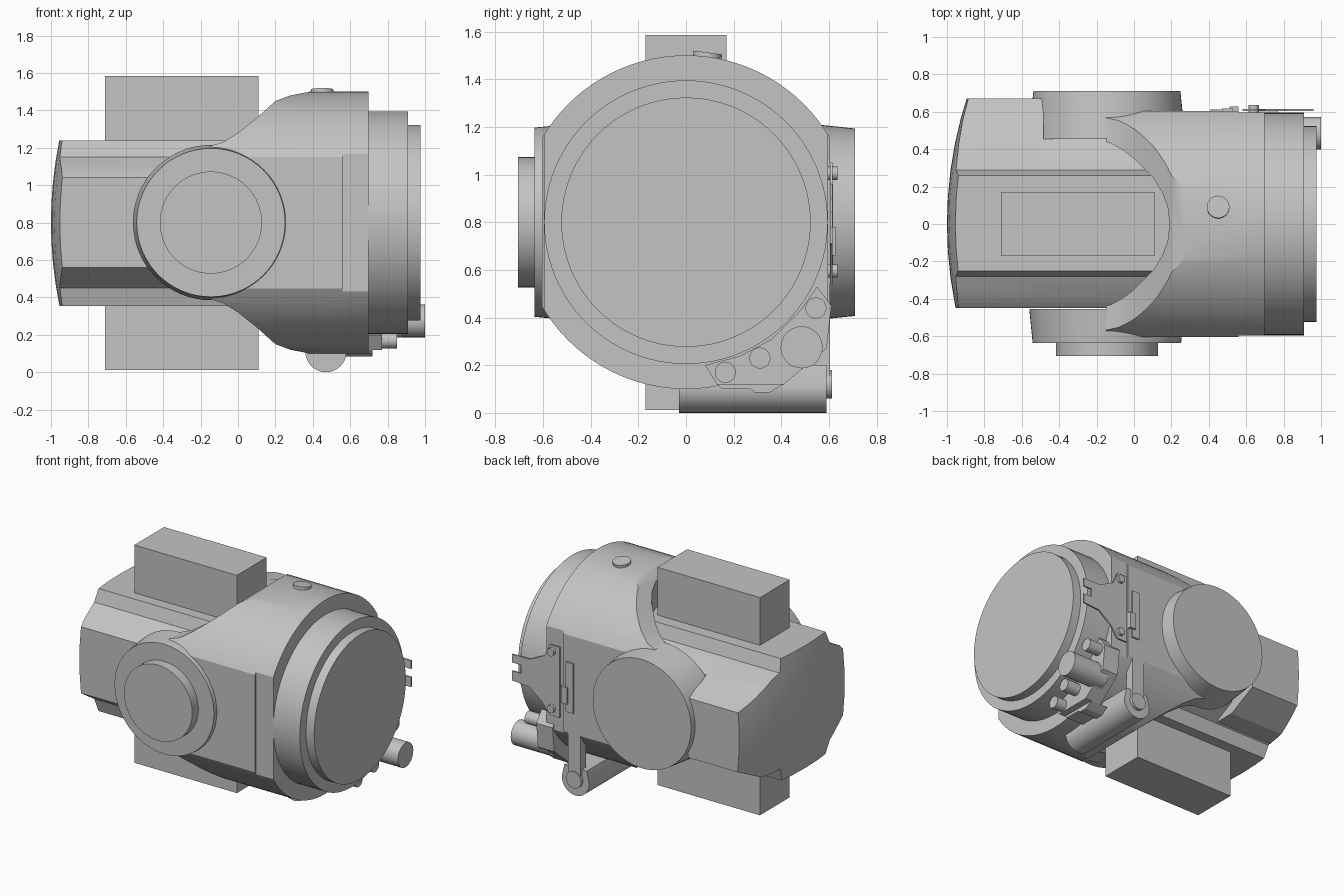
import bpy, bmesh, math
from mathutils import Vector

if "Cube" in bpy.data.objects:
    bpy.data.objects.remove(bpy.data.objects["Cube"], do_unlink=True)

GREY = (0.55, 0.55, 0.55, 1)
mat = bpy.data.materials.new("light grey metal")
mat.use_nodes = True
mat.diffuse_color = GREY
mat.node_tree.nodes["Principled BSDF"].inputs["Base Color"].default_value = GREY
MID = 0.8  # height of the main axis


def place(axis, u, v, t):
    return {"x": (t, u, v), "y": (u, t, v), "z": (u, v, t)}[axis]


def finish(name, bm):
    bmesh.ops.recalc_face_normals(bm, faces=bm.faces)
    me = bpy.data.meshes.new(name)
    bm.to_mesh(me)
    bm.free()
    me.materials.append(mat)
    ob = bpy.data.objects.new(name, me)
    bpy.context.collection.objects.link(ob)
    return ob


def loft(name, axis, ring_a, ring_b, a, b):
    """Solid between two outlines at a and b along an axis."""
    bm = bmesh.new()
    lo = [bm.verts.new(place(axis, u, v, a)) for u, v in ring_a]
    hi = [bm.verts.new(place(axis, u, v, b)) for u, v in ring_b]
    bm.faces.new(lo)
    bm.faces.new(hi)
    n = len(lo)
    for i in range(n):
        j = (i + 1) % n
        bm.faces.new((lo[i], lo[j], hi[j], hi[i]))
    return finish(name, bm)


def prism(name, axis, pts, a, b):
    return loft(name, axis, pts, pts, a, b)


def circle(c, r, n):
    return [(c[0] + r * math.cos(math.tau * i / n), c[1] + r * math.sin(math.tau * i / n))
            for i in range(n)]


def cyl(name, axis, c, r, a, b, r2=None, n=32):
    return loft(name, axis, circle(c, r, n), circle(c, r2 or r, n), a, b)


def box(name, x0, x1, y0, y1, z0, z1):
    return prism(name, "z", [(x0, y0), (x1, y0), (x1, y1), (x0, y1)], z0, z1)


def combine(ob, cutter, operation):
    mod = ob.modifiers.new("cut", "BOOLEAN")
    mod.operation = operation
    mod.solver = "EXACT"
    mod.object = cutter
    bpy.context.view_layer.update()
    deps = bpy.context.evaluated_depsgraph_get()
    me = bpy.data.meshes.new_from_object(ob.evaluated_get(deps))
    ob.modifiers.clear()
    ob.data = me
    bpy.data.objects.remove(cutter, do_unlink=True)


# Yoke housing: side profile, rounded by a drum, hollowed by a U opening
half = [(0.7, 0.71), (0.42, 0.71), (0.36, 0.695), (0.28, 0.68), (0.2, 0.65), (0.1, 0.56),
        (0.0, 0.48), (-0.08, 0.43), (-0.15, 0.41)]
side = [(x, MID + h) for x, h in half] + [(x, MID - h) for x, h in reversed(half)]
housing = prism("yoke_housing", "y", side, -0.605, 0.605)
combine(housing, cyl("drum", "x", (0, MID), 0.7, -0.5, 0.699, n=96), "INTERSECT")
u_half = [(-1, 0.46), (-0.27, 0.46), (-0.19, 0.45), (-0.12, 0.43), (-0.06, 0.395),
          (0, 0.35), (0.1, 0.25), (0.15, 0.17), (0.18, 0.09)]
opening = u_half + [(0.19, 0)] + [(x, -y) for x, y in reversed(u_half)]
combine(housing, prism("opening", "z", opening, -0.5, 2), "DIFFERENCE")
for s in (-1, 1):
    y0, y1 = sorted((s * 0.595, s * 0.8))
    combine(housing, box("step", 0.56, 0.8, y0, y1, 0, 1.6), "DIFFERENCE")

# Stepped front drum
cyl("front_ring", "x", (0, MID), 0.595, 0.65, 0.91, n=96)
cyl("front_cap", "x", (0, MID), 0.523, 0.9, 0.975, n=96)

# Trunnions on both sides
PIVOT = (-0.145, MID)
cyl("front_trunnion", "y", PIVOT, 0.415, -0.455, -0.635, 0.397, n=64)
cyl("front_trunnion_cap", "y", PIVOT, 0.273, -0.62, -0.705, n=64)
cyl("back_trunnion", "y", PIVOT, 0.42, 0.455, 0.71, 0.393, n=64)

# Motor body with stepped corners and a gently domed end
top_half = [(-0.45, 0.56), (-0.45, 1.04), (-0.41, 1.08), (-0.28, 1.15), (-0.25, 1.24),
            (0.26, 1.24), (0.29, 1.15), (0.36, 1.13)]
bottom = [(0.28, 0.45), (0.25, 0.355), (-0.25, 0.355), (-0.28, 0.45)]


def domed(ob):
    bm = bmesh.new()
    bmesh.ops.create_uvsphere(bm, u_segments=96, v_segments=64, radius=2.2)
    bmesh.ops.translate(bm, verts=bm.verts, vec=Vector((1.2, 0, MID)))
    combine(ob, finish("dome", bm), "INTERSECT")


domed(prism("motor_body", "x", top_half + [(0.455, 1.075), (0.455, 0.54)] + bottom, -1.1, 0.2))
domed(prism("motor_back_bulge", "x", [(0.3, 1.14), (0.36, 1.13), (0.52, 1.05), (0.67, 0.99),
                                      (0.67, 0.56), (0.45, 0.45), (0.3, 0.45)], -1.1, -0.485))

# Terminal block running through the motor
box("terminal_block", -0.71, 0.11, -0.17, 0.17, 0.012, 1.585)

# Top plug
plug = cyl("top_plug", "z", (0, 0), 0.06, -0.03, 0.015)
plug.location = (0.45, 0.09, 1.497)
plug.rotation_euler = (-0.13, 0, 0)

# Lower hinge barrel, its pin and strap
lug = [(0.47 + 0.11 * math.cos(a), 0.11 + 0.11 * math.sin(a))
       for a in [math.pi + math.pi * i / 16 for i in range(17)]]
prism("hinge_barrel", "y", lug + [(0.56, 0.2), (0.38, 0.2)], -0.03, 0.59)
cyl("hinge_pin", "y", (0.47, 0.12), 0.06, 0.55, 0.612)
box("hinge_strap", 0.42, 0.52, 0.54, 0.605, 0.12, 0.5)
box("side_strip", 0.47, 0.53, 0.6, 0.617, 0.6, 0.96)

# Connector bracket with its round connectors
prism("connector_bracket", "x", [(0.08, 0.2), (0.13, 0.12), (0.41, 0.12), (0.59, 0.27), (0.61, 0.45),
                                 (0.55, 0.53), (0.48, 0.43), (0.36, 0.31), (0.23, 0.24)], 0.64, 0.77)
prism("bracket_foot", "x", [(0.13, 0.12), (0.15, 0.1), (0.27, 0.1), (0.29, 0.085),
                            (0.35, 0.085), (0.41, 0.12)], 0.55, 0.72)
for name, c, r, end in (("small_connector_a", (0.165, 0.17), 0.044, 0.85),
                        ("small_connector_b", (0.31, 0.23), 0.044, 0.88),
                        ("small_connector_c", (0.545, 0.44), 0.044, 0.88),
                        ("large_connector", (0.485, 0.275), 0.088, 1.0)):
    cyl(name, "x", c, r, 0.7, end)

# Thin hooked plate on the back side with two bolts
hook = [(0.58, 1.05), (0.66, 1.05), (0.7, 0.96), (0.82, 0.9), (0.96, 0.9), (0.96, 0.84),
        (0.89, 0.84), (0.89, 0.78), (0.96, 0.78), (0.96, 0.71), (0.82, 0.7), (0.72, 0.62),
        (0.66, 0.54), (0.58, 0.54)]
prism("hooked_plate", "y", hook, 0.605, 0.615)
for z in (1.005, 0.595):
    cyl("plate_bolt", "y", (0.64, z), 0.028, 0.59, 0.636, n=20)
box("latch", 0.51, 0.56, 0.6, 0.628, 0.66, 0.78)

# Smooth round surfaces, keep edges sharp
bpy.ops.object.select_all(action="DESELECT")
for ob in bpy.context.collection.objects:
    if ob.type == "MESH":
        ob.select_set(True)
        bpy.context.view_layer.objects.active = ob
bpy.ops.object.shade_smooth_by_angle(angle=math.radians(25))
